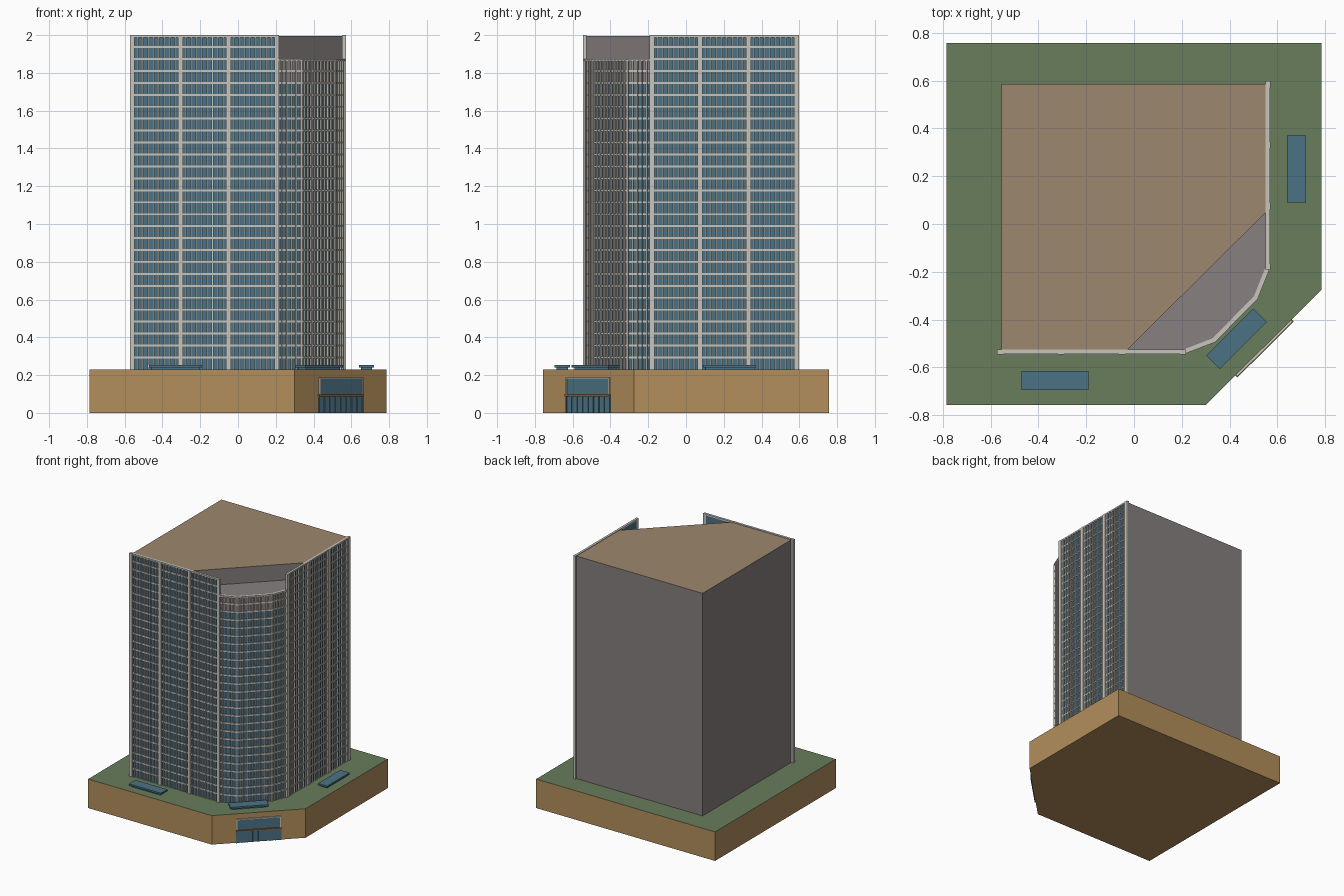
import bpy, bmesh
from mathutils import Vector

old = bpy.data.objects.get("Cube")
if old:
    bpy.data.objects.remove(old, do_unlink=True)


def material(name, rgb):
    m = bpy.data.materials.new(name)
    m.use_nodes = True
    linear = [((c + 0.055) / 1.055) ** 2.4 for c in rgb] + [1]
    m.diffuse_color = linear
    m.node_tree.nodes["Principled BSDF"].inputs["Base Color"].default_value = linear
    return m


STONE = material("tan stone", (0.70, 0.56, 0.36))
GRASS = material("terrace green", (0.41, 0.49, 0.36))
ROOF = material("roof brown", (0.61, 0.53, 0.43))
GREY = material("wall grey", (0.53, 0.50, 0.50))
GLASS = material("blue glass", (0.30, 0.45, 0.52))
LIGHT = material("pale concrete", (0.78, 0.77, 0.74))
WOOD = material("canopy brown", (0.50, 0.38, 0.24))


def finish(name, bm, mats):
    bmesh.ops.recalc_face_normals(bm, faces=bm.faces)
    if len(mats) > 1:  # second colour on upward faces
        for f in bm.faces:
            f.material_index = int(f.normal.z > 0.5)
    mesh = bpy.data.meshes.new(name)
    bm.to_mesh(mesh)
    bm.free()
    for m in mats:
        mesh.materials.append(m)
    ob = bpy.data.objects.new(name, mesh)
    bpy.context.collection.objects.link(ob)
    return ob


def prism(name, outline, z0, z1, mats):
    bm = bmesh.new()
    face = bm.faces.new([bm.verts.new((x, y, z0)) for x, y in outline])
    ext = bmesh.ops.extrude_face_region(bm, geom=[face])
    top = [v for v in ext["geom"] if isinstance(v, bmesh.types.BMVert)]
    bmesh.ops.translate(bm, verts=top, vec=(0, 0, z1 - z0))
    return finish(name, bm, mats)


class Wall:
    """Local frame: s along the wall, d outward, z up."""

    def __init__(self, p, q):
        self.p = Vector((*p, 0))
        self.u = Vector((*q, 0)) - self.p
        self.length = self.u.length
        self.u.normalize()
        self.n = Vector((self.u.y, -self.u.x, 0))

    def box(self, bm, s0, s1, d0, d1, z0, z1):
        v = [bm.verts.new(self.p + self.u * s + self.n * d + Vector((0, 0, z)))
             for z in (z0, z1) for s, d in ((s0, d0), (s1, d0), (s1, d1), (s0, d1))]
        for i in range(4):
            j = (i + 1) % 4
            bm.faces.new((v[i], v[j], v[j + 4], v[i + 4]))
        bm.faces.new(v[3::-1])
        bm.faces.new(v[4:])

    def part(self, name, mat, boxes):
        bm = bmesh.new()
        for b in boxes:
            self.box(bm, *b)
        return finish(name, bm, [mat])


DECK, LOW, TOP = 0.23, 1.87, 2.0
FLOOR = (TOP - DECK) / 28

# Podium with planted deck
prism("podium", [(-0.785, -0.757), (0.30, -0.757), (0.785, -0.275),
                 (0.785, 0.757), (-0.785, 0.757)], 0, DECK, [STONE, GRASS])

# Tower core: rounded corner below, diagonal cut above
corner = [(0.205, -0.53), (0.33, -0.482), (0.505, -0.305), (0.555, -0.18)]
prism("tower_body", [(-0.555, 0.585), (-0.555, -0.53)] + corner + [(0.555, 0.585)],
      DECK, LOW, [GREY])
prism("tower_crown", [(-0.555, 0.585), (-0.555, -0.528), (-0.03, -0.528),
                      (0.553, 0.05), (0.553, 0.585)], LOW, TOP - 0.004, [GREY, ROOF])

# Straight facades: glass screen, piers, ribs and floor bands
BAYS, PANES = 3, 9
for side, p, q in (("front", (-0.56, -0.53), corner[0]),
                   ("left", corner[-1], (0.555, 0.585))):
    w = Wall(p, q)
    bay = w.length / BAYS
    w.part(side + "_glass", GLASS, [(0, w.length, -0.003, 0.003, DECK, TOP - 0.005)])
    w.part(side + "_piers", LIGHT,
           [(i * bay - 0.013, i * bay + 0.013, -0.004, 0.016, DECK, TOP)
            for i in range(BAYS + 1)])
    w.part(side + "_ribs", LIGHT,
           [(s - 0.004, s + 0.004, 0.002, 0.013, DECK, TOP)
            for s in (i * bay / PANES for i in range(BAYS * PANES)) if s > 0])
    w.part(side + "_floor_bands", LIGHT,
           [(0, w.length, 0.002, 0.010, DECK + k * FLOOR - 0.005, DECK + k * FLOOR + 0.005)
            for k in range(1, 28)])
    w.part(side + "_coping", LIGHT, [(-0.012, w.length + 0.012, -0.004, 0.014, TOP - 0.012, TOP)])

# Faceted corner facade
for i in range(3):
    w = Wall(corner[i], corner[i + 1])
    name = "corner_%d_" % (i + 1)
    count = round(w.length / 0.026)
    step = w.length / count
    w.part(name + "glass", GLASS, [(0, w.length, -0.003, 0.003, DECK, LOW - 2 * FLOOR)])
    w.part(name + "top_panel", GREY, [(0, w.length, -0.003, 0.004, LOW - 2 * FLOOR, LOW)])
    w.part(name + "ribs", LIGHT,
           [(k * step - 0.004, k * step + 0.004, 0.002, 0.015, DECK, LOW)
            for k in range(count + 1)])
    w.part(name + "floor_bands", LIGHT,
           [(0, w.length, 0.002, 0.010, DECK + k * FLOOR - 0.005, DECK + k * FLOOR + 0.005)
            for k in range(1, 26)])
    w.part(name + "coping", LIGHT, [(0, w.length, -0.004, 0.015, LOW - 0.008, LOW + 0.004)])

# Skylights on the deck
for name, p, q in (("front", (-0.47, -0.655), (-0.19, -0.655)),
                   ("corner", (0.33, -0.578), (0.527, -0.381)),
                   ("left", (0.68, 0.09), (0.68, 0.37))):
    w = Wall(p, q)
    w.part(name + "_skylight", GLASS,
           [(0, w.length, -0.04, 0.04, DECK + 0.010, DECK + 0.023),
            (0.012, w.length - 0.012, -0.03, 0.03, DECK, DECK + 0.010)])

# Entrance on the chamfered podium corner
w = Wall((0.427, -0.631), (0.657, -0.402))
L = w.length
w.part("entrance_window", GLASS, [(0.005, L - 0.005, -0.01, 0.004, 0.10, 0.183)])
w.part("entrance_frame", LIGHT,
       [(0, 0.007, -0.01, 0.009, 0.10, 0.188), (L - 0.007, L, -0.01, 0.009, 0.10, 0.188),
        (0, L, -0.01, 0.009, 0.181, 0.188)])
w.part("entrance_canopy", WOOD, [(-0.004, L + 0.004, -0.01, 0.012, 0.088, 0.10)])
w.part("entrance_doors", GLASS, [(0, L, -0.01, 0.003, 0, 0.088)])
w.part("entrance_door_posts", GLASS,
       [(k * L / 8 - 0.003, k * L / 8 + 0.003, 0, 0.008, 0, 0.088) for k in range(9)])
